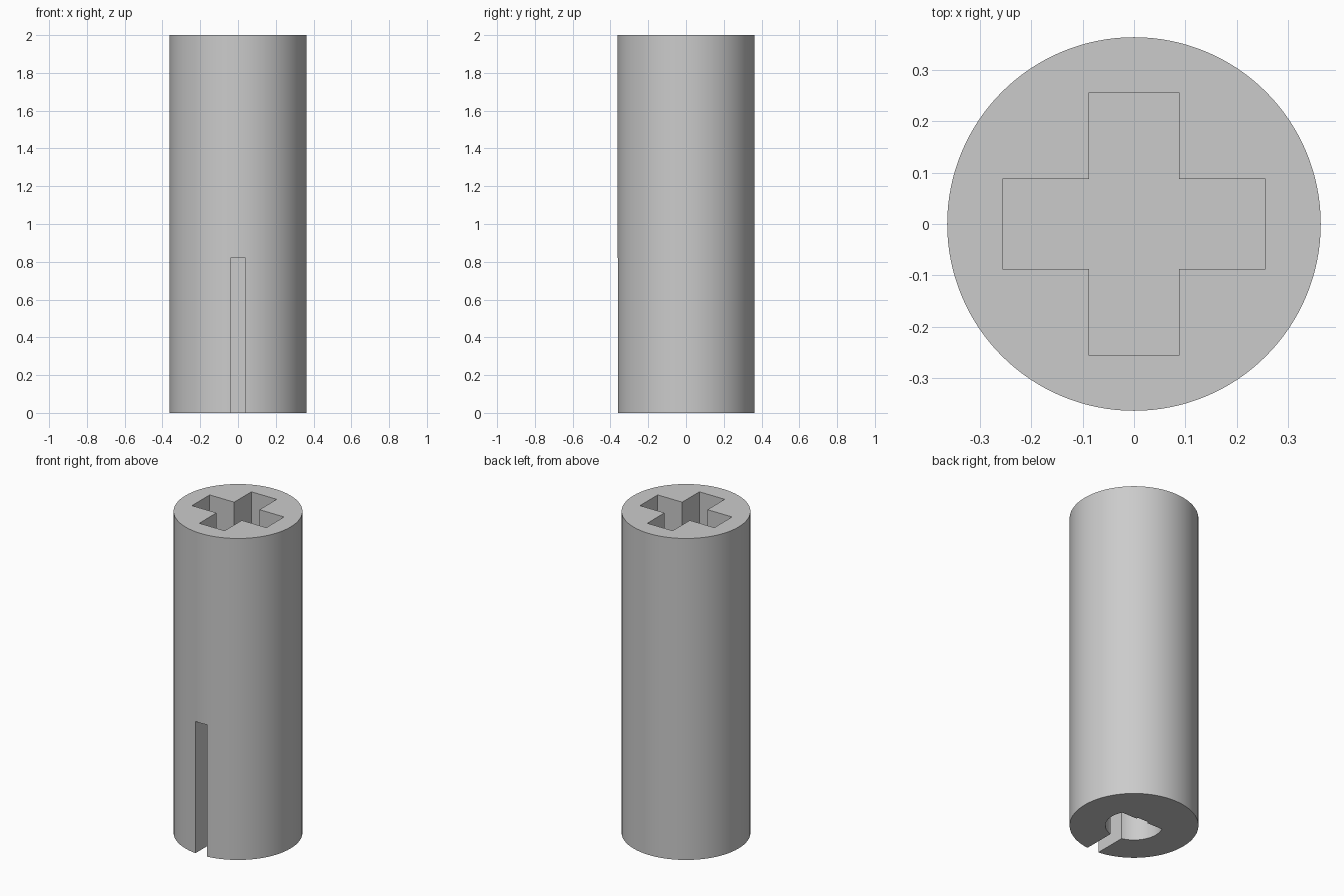
import bpy
import bmesh
import math

if "Cube" in bpy.data.objects:
    bpy.data.objects.remove(bpy.data.objects["Cube"], do_unlink=True)

RADIUS, HEIGHT = 0.363, 2.0
ARM, ARM_HALF = 0.256, 0.087        # cross socket reach and half width
SOCKET_FLOOR = 1.0
BORE, FLAT_Y = 0.162, 0.07          # D-shaped bore radius and its flat
SLOT_HALF, SLOT_TOP = 0.04, 0.82


def prism(name, outline, z0, z1):
    """Extrude a counter-clockwise outline from z0 to z1."""
    bm = bmesh.new()
    face = bm.faces.new([bm.verts.new((x, y, z0)) for x, y in outline])
    top = bmesh.ops.extrude_face_region(bm, geom=[face])["geom"]
    verts = [v for v in top if isinstance(v, bmesh.types.BMVert)]
    bmesh.ops.translate(bm, verts=verts, vec=(0, 0, z1 - z0))
    bmesh.ops.recalc_face_normals(bm, faces=bm.faces)
    mesh = bpy.data.meshes.new(name)
    bm.to_mesh(mesh)
    bm.free()
    obj = bpy.data.objects.new(name, mesh)
    bpy.context.collection.objects.link(obj)
    return obj


def arc(radius, start, end, steps):
    return [(radius * math.cos(start + (end - start) * i / steps),
             radius * math.sin(start + (end - start) * i / steps))
            for i in range(steps + 1)]


def select_only(obj):
    bpy.ops.object.select_all(action="DESELECT")
    obj.select_set(True)
    bpy.context.view_layer.objects.active = obj


# Round body
body = prism("coupler_body", arc(RADIUS, 0, math.tau, 128)[:-1], 0, HEIGHT)

# Cross socket in the top: one corner repeated by quarter turns
cross = []
for turn in range(4):
    c, s = round(math.cos(turn * math.pi / 2)), round(math.sin(turn * math.pi / 2))
    for x, y in ((ARM, -ARM_HALF), (ARM, ARM_HALF), (ARM_HALF, ARM_HALF)):
        cross.append((c * x - s * y, s * x + c * y))

# D-shaped shaft bore in the bottom, with its flat towards the back
a = math.asin(FLAT_Y / BORE)
d_bore = arc(BORE, math.pi - a, math.tau + a, 64)

# Clamping slot from the front wall through the bore
slot = [(-SLOT_HALF, -0.5), (SLOT_HALF, -0.5), (SLOT_HALF, 0.082), (-SLOT_HALF, 0.082)]

cutters = [
    prism("socket_cutter", cross, SOCKET_FLOOR, HEIGHT + 0.1),
    prism("bore_cutter", d_bore, -0.1, SLOT_TOP),
    prism("slot_cutter", slot, -0.1, SLOT_TOP),
]
select_only(body)
for cutter in cutters:
    mod = body.modifiers.new(cutter.name, "BOOLEAN")
    mod.operation, mod.solver, mod.object = "DIFFERENCE", "EXACT", cutter
    bpy.ops.object.modifier_apply(modifier=mod.name)
    bpy.data.objects.remove(cutter, do_unlink=True)

# Single grey plastic
grey = bpy.data.materials.new("light_grey")
grey.use_nodes = True
grey.diffuse_color = (0.6, 0.6, 0.6, 1)
grey.node_tree.nodes["Principled BSDF"].inputs["Base Color"].default_value = (0.6, 0.6, 0.6, 1)
body.data.materials.clear()
body.data.materials.append(grey)

select_only(body)
bpy.ops.object.shade_smooth_by_angle(angle=math.radians(30))
